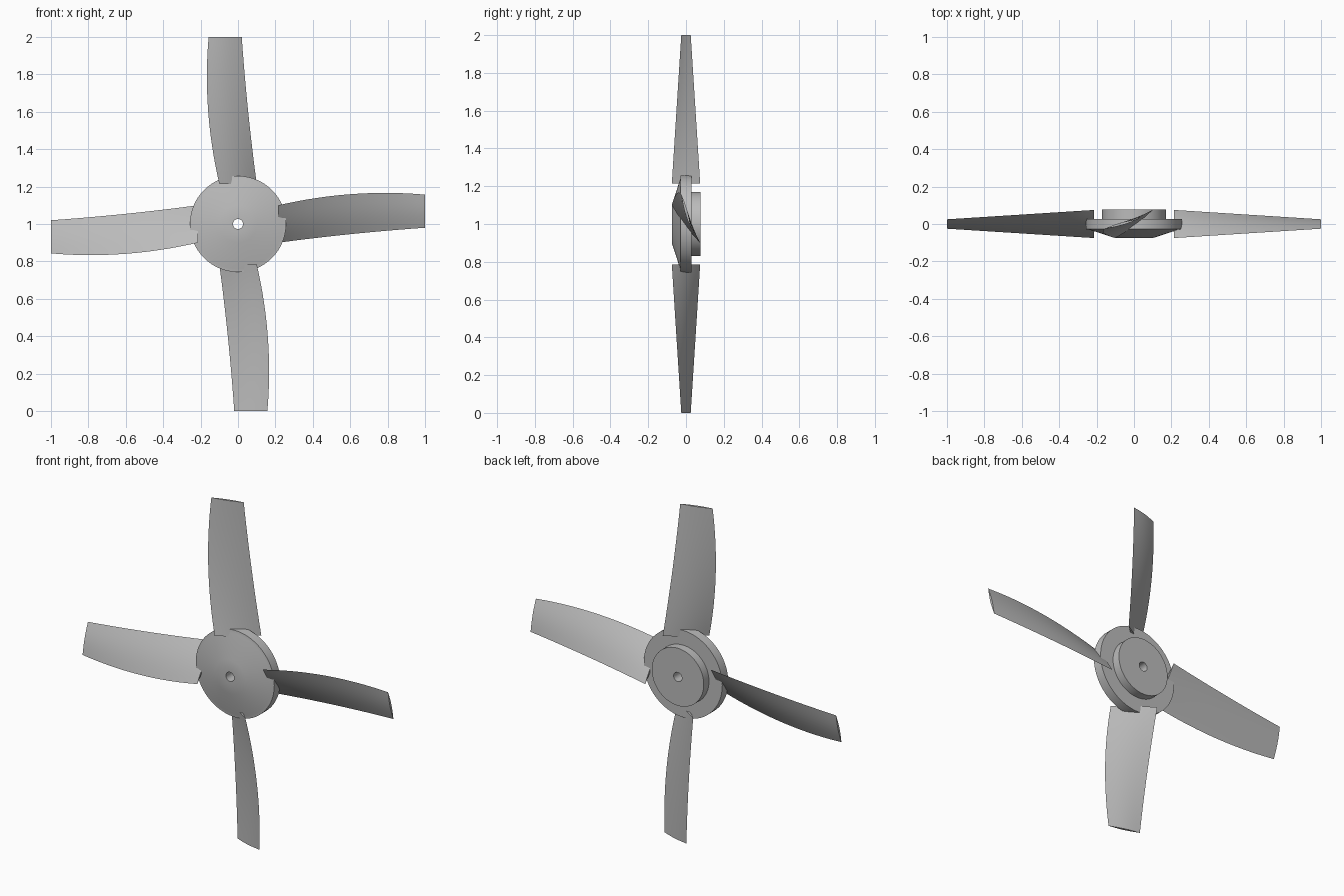
import bpy, bmesh, math
from mathutils import Vector, Matrix

cube = bpy.data.objects.get("Cube")
if cube:
    bpy.data.objects.remove(cube, do_unlink=True)

CENTRE = Vector((0, 0, 1))
ROOT, TIP = 0.215, 1.0

grey = bpy.data.materials.new("plain_grey")
grey.use_nodes = True
colour = (0.5, 0.5, 0.5, 1)
grey.diffuse_color = colour
grey.node_tree.nodes["Principled BSDF"].inputs["Base Color"].default_value = colour


def finish(bm, name):
    bmesh.ops.recalc_face_normals(bm, faces=bm.faces)
    mesh = bpy.data.meshes.new(name)
    bm.to_mesh(mesh)
    bm.free()
    mesh.materials.append(grey)
    obj = bpy.data.objects.new(name, mesh)
    bpy.context.collection.objects.link(obj)
    bpy.ops.object.select_all(action="DESELECT")
    obj.select_set(True)
    bpy.context.view_layer.objects.active = obj
    bpy.ops.object.shade_smooth_by_angle(angle=math.radians(25))
    return obj


# Hub: radius and depth profile spun about the shaft axis, with a through bore
def make_hub():
    profile = [(0.027, -0.075), (0.1, -0.075), (0.24, -0.03), (0.257, -0.028),
               (0.257, 0.028), (0.17, 0.028), (0.17, 0.077), (0.027, 0.077)]
    bm = bmesh.new()
    verts = [bm.verts.new(CENTRE + Vector((r, y, 0))) for r, y in profile]
    edges = [bm.edges.new((a, b)) for a, b in zip(verts, verts[1:] + verts[:1])]
    bmesh.ops.spin(bm, geom=verts + edges, cent=CENTRE, axis=(0, 1, 0),
                   angle=math.tau, steps=96, use_merge=True)
    bmesh.ops.remove_doubles(bm, verts=bm.verts, dist=1e-5)
    finish(bm, "hub")


# Blade section: thin lens along a chord that sweeps and untwists outward
def section(t, steps=8):
    lead_x = -0.1 - 0.182 * t + 0.125 * t * t
    trail_x = 0.1 - 0.105 * t + 0.025 * t * t
    depth = 0.075 - 0.05 * t
    z = ROOT + (TIP - ROOT) * t
    lead, trail = Vector((lead_x, -depth, z)), Vector((trail_x, depth, z))
    chord = trail - lead
    normal = Vector((-chord.y, chord.x, 0)).normalized()
    half = 0.009 - 0.002 * t
    points = []
    for i in range(2 * steps):
        side = 1 if i < steps else -1
        u = i / steps if i < steps else 2 - i / steps
        points.append(lead + chord * u + normal * side * half * math.sin(math.pi * u))
    return points


def make_blade(name, turn, rows=20):
    bm = bmesh.new()
    rings = [[bm.verts.new(p) for p in section(k / rows)] for k in range(rows + 1)]
    for low, high in zip(rings, rings[1:]):
        for i in range(len(low)):
            j = (i + 1) % len(low)
            bm.faces.new((low[i], low[j], high[j], high[i]))
    bm.faces.new(rings[0])
    bm.faces.new(rings[-1])
    placing = Matrix.Translation(CENTRE) @ Matrix.Rotation(turn, 4, "Y")
    bmesh.ops.transform(bm, matrix=placing, verts=bm.verts)
    finish(bm, name)


make_hub()
for index, name in enumerate(("top_blade", "left_blade", "bottom_blade", "right_blade")):
    make_blade(name, index * math.pi / 2)
